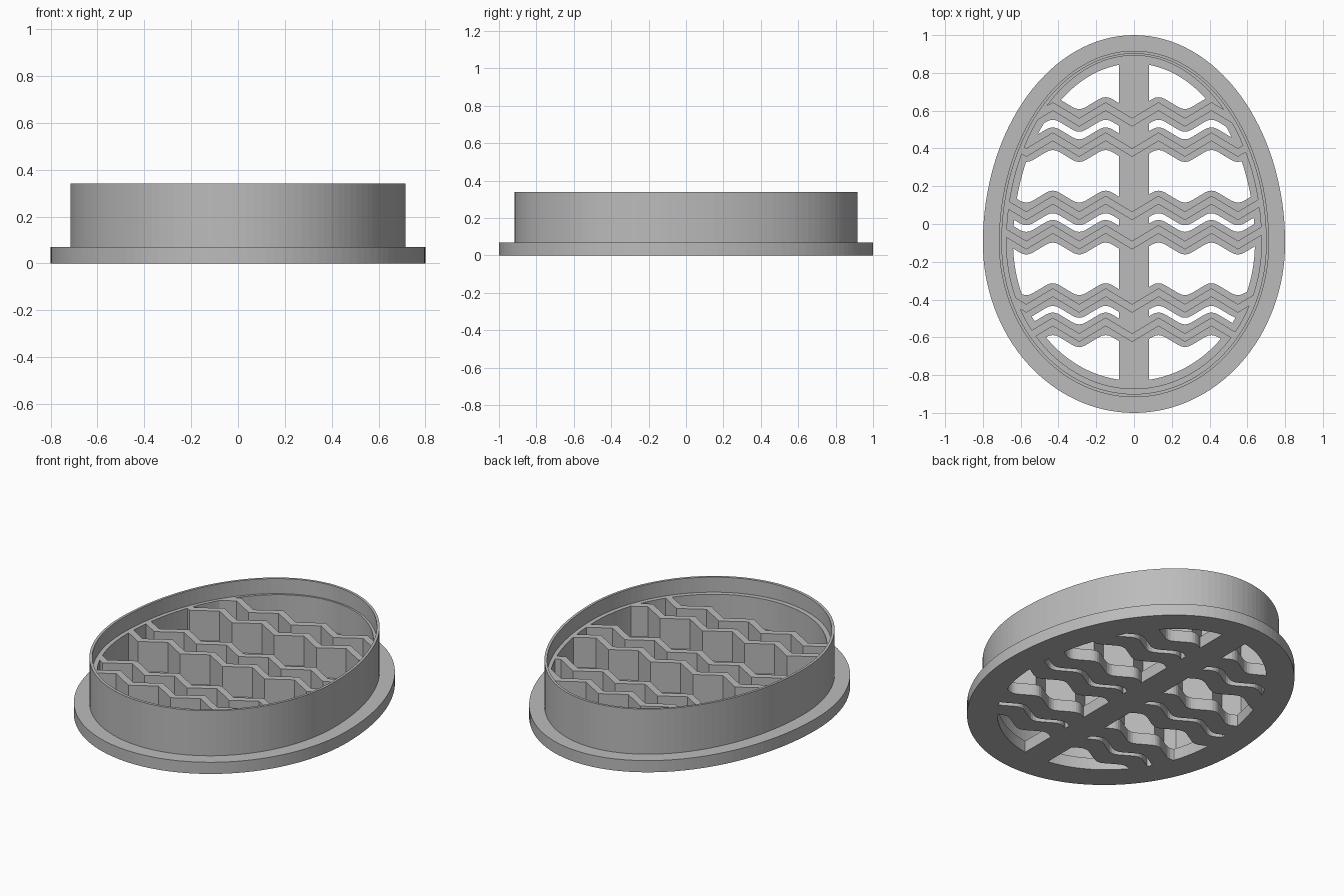
import bpy, bmesh, math

cube = bpy.data.objects.get("Cube")
if cube:
    bpy.data.objects.remove(cube, do_unlink=True)

SEG = 128
WIDEST = -0.1            # y where the egg is widest
BASE_H, LEDGE_H, RIM_H = 0.07, 0.25, 0.34

grey = bpy.data.materials.new("grey plastic")
grey.use_nodes = True
grey.diffuse_color = (0.5, 0.5, 0.5, 1)
grey.node_tree.nodes["Principled BSDF"].inputs["Base Color"].default_value = (0.5, 0.5, 0.5, 1)


def egg(half_width, top, bottom):
    """Egg outline from two half ellipses."""
    pts = []
    for i in range(SEG):
        a = 2 * math.pi * i / SEG
        s = math.sin(a)
        reach = top - WIDEST if s > 0 else WIDEST - bottom
        pts.append((half_width * math.cos(a), WIDEST + reach * s))
    return pts


def finish(name, bm):
    bmesh.ops.recalc_face_normals(bm, faces=bm.faces)
    mesh = bpy.data.meshes.new(name)
    bm.to_mesh(mesh)
    bm.free()
    mesh.materials.append(grey)
    obj = bpy.data.objects.new(name, mesh)
    bpy.context.collection.objects.link(obj)
    return obj


def prism(name, outline, z0, z1):
    bm = bmesh.new()
    face = bm.faces.new([bm.verts.new((x, y, z0)) for x, y in outline])
    top = bmesh.ops.extrude_face_region(bm, geom=[face])["geom"]
    verts = [v for v in top if isinstance(v, bmesh.types.BMVert)]
    bmesh.ops.translate(bm, verts=verts, vec=(0, 0, z1 - z0))
    return finish(name, bm)


def boolean(obj, tool, operation):
    """Apply a boolean and throw the tool away."""
    mod = obj.modifiers.new("cut", "BOOLEAN")
    mod.operation, mod.object, mod.solver = operation, tool, "EXACT"
    bpy.context.view_layer.update()
    graph = bpy.context.evaluated_depsgraph_get()
    mesh = bpy.data.meshes.new_from_object(obj.evaluated_get(graph))
    obj.modifiers.clear()
    obj.data = mesh
    bpy.data.objects.remove(tool, do_unlink=True)


def zigzag(rounded):
    """Centre line of a zigzag, with optional soft corners."""
    step, swing = 0.14, 0.042
    corners = [(-0.01 + step * i, swing if i % 2 else -swing) for i in range(-7, 8)]
    if not rounded:
        return corners
    pts = [corners[0]]
    for a, b, c in zip(corners, corners[1:], corners[2:]):
        start = [b[k] + (a[k] - b[k]) * 0.25 for k in (0, 1)]
        end = [b[k] + (c[k] - b[k]) * 0.25 for k in (0, 1)]
        for i in range(5):
            t = i / 4
            pts.append(tuple((1 - t) ** 2 * start[k] + 2 * t * (1 - t) * b[k]
                             + t * t * end[k] for k in (0, 1)))
    return pts + [corners[-1]]


def band(y, half, rounded=False):
    line = zigzag(rounded)
    return [(px, y + py - half) for px, py in line] + \
           [(px, y + py + half) for px, py in reversed(line)]


ROWS = [0.58, 0.42, 0.085, -0.07, -0.405, -0.56]

# Openings: an egg-shaped plug with the spine and zigzag bars taken out
openings = prism("openings", egg(0.64, 0.85, -0.83), -0.1, 0.2)
spine = [(-0.08, -1.2), (0.08, -1.2), (0.08, 1.2), (-0.08, 1.2)]
boolean(openings, prism("spine", spine, -0.3, 0.4), "DIFFERENCE")
for y in ROWS:
    boolean(openings, prism("bar", band(y, 0.06, True), -0.3, 0.4), "DIFFERENCE")

# Base plate with the openings cut through
base = prism("base_plate", egg(0.8, 1.0, -1.0), 0, BASE_H)
boolean(base, openings, "DIFFERENCE")

# Outer wall: thin cutting rim with a ledge inside
profile = [
    (egg(0.715, 0.917, -0.917), BASE_H),
    (egg(0.715, 0.917, -0.917), RIM_H),
    (egg(0.70, 0.902, -0.90), RIM_H),
    (egg(0.70, 0.902, -0.90), LEDGE_H),
    (egg(0.675, 0.892, -0.872), LEDGE_H),
    (egg(0.675, 0.892, -0.872), BASE_H),
]
bm = bmesh.new()
rings = [[bm.verts.new((x, y, z)) for x, y in outline] for outline, z in profile]
for r, ring in enumerate(rings):
    nxt = rings[(r + 1) % len(rings)]
    for i in range(SEG):
        j = (i + 1) % SEG
        bm.faces.new((ring[i], ring[j], nxt[j], nxt[i]))
finish("outer_wall", bm)

# Zigzag ridges, trimmed to the inside of the wall
for n, y in enumerate(ROWS, 1):
    ridge = prism(f"zigzag_ridge_{n}", band(y, 0.0225), BASE_H - 0.02, LEDGE_H)
    boolean(ridge, prism("trim", egg(0.677, 0.893, -0.874), -0.1, 0.5), "INTERSECT")
